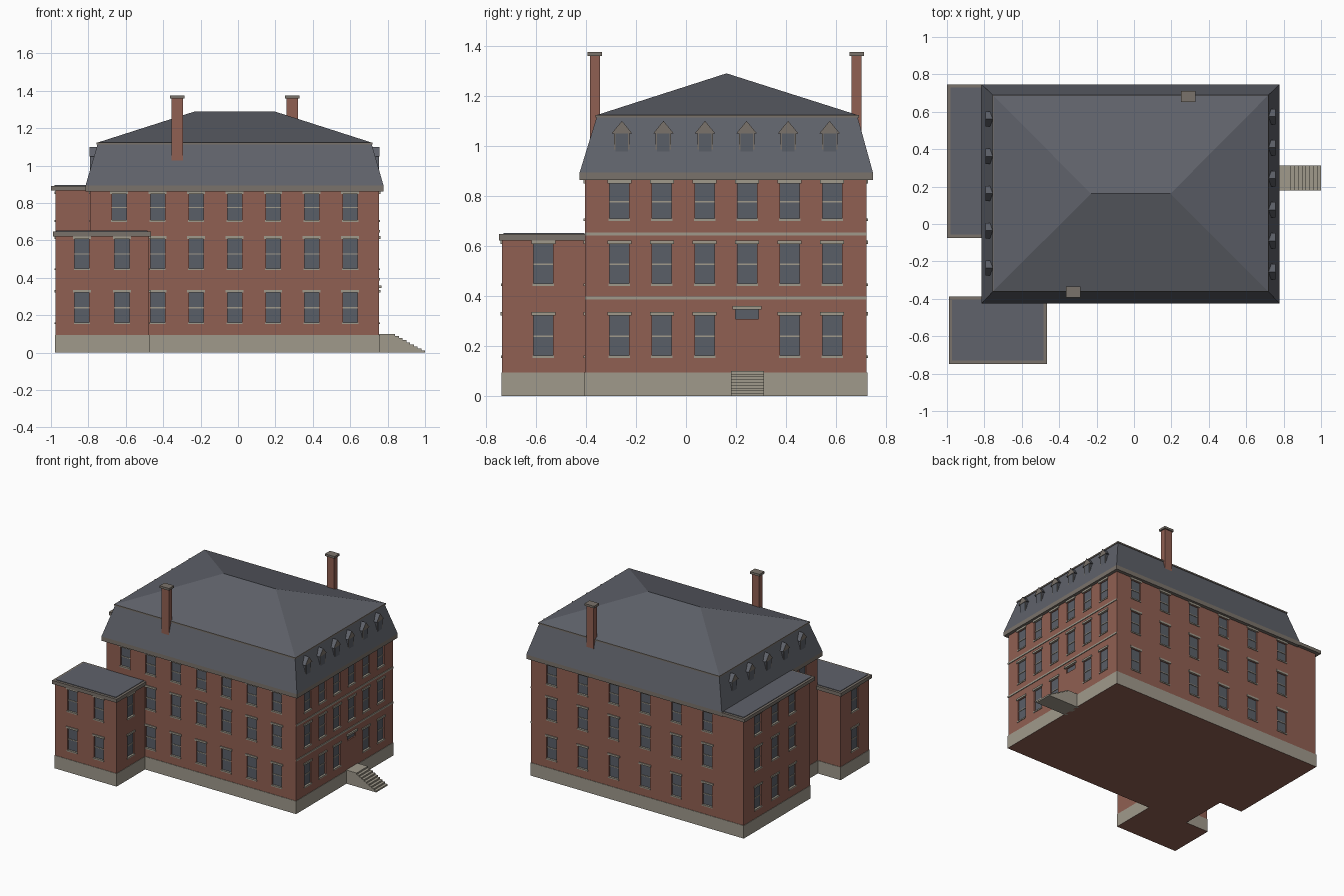
import bpy
import bmesh
from mathutils import Vector

if "Cube" in bpy.data.objects:
    bpy.data.objects.remove(bpy.data.objects["Cube"], do_unlink=True)


def material(name, r, g, b):
    m = bpy.data.materials.new(name)
    m.use_nodes = True
    m.diffuse_color = (r, g, b, 1)
    bsdf = m.node_tree.nodes["Principled BSDF"]
    bsdf.inputs["Base Color"].default_value = (r, g, b, 1)
    bsdf.inputs["Roughness"].default_value = 0.9
    return m


BRICK = material("red brick", 0.28, 0.115, 0.085)
STONE = material("pale stone", 0.35, 0.32, 0.26)
TRIM = material("cornice trim", 0.195, 0.17, 0.145)
SLATE = material("roof slate", 0.115, 0.122, 0.145)
GLASS = material("window glass", 0.102, 0.114, 0.136)


def finish(name, bm, *mats, rule=None):
    """Turn a bmesh into an object; rule picks a material index per face."""
    bmesh.ops.remove_doubles(bm, verts=bm.verts, dist=1e-5)
    bmesh.ops.recalc_face_normals(bm, faces=bm.faces)
    bm.normal_update()
    if rule:
        for f in bm.faces:
            f.material_index = rule(f)
    mesh = bpy.data.meshes.new(name)
    bm.to_mesh(mesh)
    bm.free()
    for m in mats:
        mesh.materials.append(m)
    ob = bpy.data.objects.new(name, mesh)
    bpy.context.scene.collection.objects.link(ob)
    return ob


def frustum(bm, low, z0, high, z1):
    """Solid between two rectangles (x0, x1, y0, y1)."""
    rings = []
    for (x0, x1, y0, y1), z in ((low, z0), (high, z1)):
        rings.append([bm.verts.new((x, y, z)) for x, y in
                      ((x0, y0), (x1, y0), (x1, y1), (x0, y1))])
    a, b = rings
    bm.faces.new(a[::-1])
    bm.faces.new(b)
    for i in range(4):
        j = (i + 1) % 4
        bm.faces.new((a[i], a[j], b[j], b[i]))


def box(bm, rect, z0, z1):
    frustum(bm, rect, z0, rect, z1)


def grow(rect, d):
    x0, x1, y0, y1 = rect
    return (x0 - d, x1 + d, y0 - d, y1 + d)


def solid(name, rect, z0, z1, *mats, rule=None):
    bm = bmesh.new()
    box(bm, rect, z0, z1)
    return finish(name, bm, *mats, rule=rule)


def prism(bm, points, move):
    """Extrude a closed outline along a vector."""
    f = bm.faces.new([bm.verts.new(p) for p in points])
    out = bmesh.ops.extrude_face_region(bm, geom=[f])["geom"]
    bmesh.ops.translate(bm, vec=Vector(move),
                        verts=[v for v in out if isinstance(v, bmesh.types.BMVert)])


# Footprints of the three blocks: (x0, x1, y0, y1)
MAIN = (-0.79, 0.755, -0.404, 0.722)
SIDE = (-0.975, -0.79, -0.05, 0.722)
FRONT = (-0.975, -0.475, -0.735, -0.404)
BASE = 0.095

# Windows, collected by part
FLOORS = [(0.158, 0.322), (0.446, 0.609), (0.705, 0.849)]
parts = {n: bmesh.new() for n in ("cutter", "glass", "rail", "lintel", "sill")}


def wall_box(bm, face, u, w, d0, d1, z0, z1):
    """Box on a facade: u along the wall, d outward from it."""
    axis, sign, plane = face
    p, q = sorted((plane + sign * d0, plane + sign * d1))
    a, b = u - w / 2, u + w / 2
    box(bm, (p, q, a, b) if axis == "x" else (a, b, p, q), z0, z1)


def window(face, u, z0, z1, w=0.078, rail=True, hood=0.006):
    wall_box(parts["cutter"], face, u, w, -0.014, 0.02, z0, z1)
    wall_box(parts["glass"], face, u, w, -0.016, -0.010, z0, z1)
    wall_box(parts["lintel"], face, u, w + 0.012 + hood, -0.008, hood, z1, z1 + 0.014)
    if rail:
        mid = (z0 + z1) / 2
        wall_box(parts["rail"], face, u, w, -0.014, -0.006, mid - 0.003, mid + 0.003)
        wall_box(parts["sill"], face, u, w + 0.008, -0.012, 0.005, z0 - 0.005, z0 + 0.004)


def facade(face, columns, floors=FLOORS, skip=()):
    for c, u in enumerate(columns):
        for f, (z0, z1) in enumerate(floors):
            if (c, f) not in skip:
                window(face, u, z0, z1)


def spaced(first, step, count):
    return [first + step * i for i in range(count)]


east = ("x", 1, MAIN[1])
EAST_COLS = spaced(-0.266, 0.17, 6)
DOOR_Y = EAST_COLS[3]
facade(("y", -1, MAIN[2]), spaced(-0.636, 0.206, 7), skip={(0, 0), (0, 1)})
facade(east, EAST_COLS, skip={(3, 0)})
facade(("y", 1, MAIN[3]), spaced(-0.68, 0.254, 6))
facade(("x", -1, SIDE[0]), spaced(0.155, 0.2, 3))
facade(("x", -1, MAIN[0]), [-0.23])
facade(("y", -1, FRONT[2]), [-0.835, -0.62], FLOORS[:2])
for side, plane in ((-1, FRONT[0]), (1, FRONT[1])):
    facade(("x", side, plane), [-0.57], FLOORS[:2])
window(east, DOOR_Y, 0.308, 0.346, w=0.092, rail=False, hood=0.012)

# Brick walls with recessed openings
cutter = finish("window_cutter", parts["cutter"], BRICK)
cutter.hide_render = True
for name, rect, top in (("main_walls", MAIN, 0.87), ("side_wing_walls", SIDE, 0.875),
                        ("front_wing_walls", FRONT, 0.63)):
    wall = solid(name, rect, BASE - 0.01, top, BRICK)
    mod = wall.modifiers.new("openings", "BOOLEAN")
    mod.operation, mod.solver, mod.object = "DIFFERENCE", "EXACT", cutter
    bpy.context.view_layer.objects.active = wall
    bpy.ops.object.modifier_apply(modifier=mod.name)
bpy.data.objects.remove(cutter, do_unlink=True)

finish("window_panes", parts["glass"], GLASS)
finish("window_rails", parts["rail"], STONE)
finish("window_lintels", parts["lintel"], STONE)
finish("window_sills", parts["sill"], STONE)

# Stone foundation with a brick underside
for name, rect in (("main_foundation", MAIN), ("side_wing_foundation", SIDE),
                   ("front_wing_foundation", FRONT)):
    solid(name, grow(rect, 0.003), 0, BASE, STONE, BRICK,
          rule=lambda f: 1 if f.normal.z < -0.9 else 0)

# String courses on the entrance side
bm = bmesh.new()
for z in (0.386, 0.643):
    wall_box(bm, east, (MAIN[2] + MAIN[3]) / 2, MAIN[3] - MAIN[2], -0.005, 0.005, z, z + 0.012)
finish("string_courses", bm, STONE)

# Flat wing roofs: trim cornice with a slate deck
for name, rect, z0, z1 in (("side_wing", (-1.0, -0.785, -0.075, 0.747), 0.868, 0.892),
                           ("front_wing", (-0.99, -0.465, -0.748, -0.388), 0.622, 0.648)):
    solid(name + "_cornice", rect, z0, z1, TRIM)
    solid(name + "_roof_deck", grow(rect, -0.018), z1 - 0.005, z1 + 0.004, SLATE)

# Main cornice, mansard, eave trim and hipped top
EAVE = (-0.815, 0.778, -0.425, 0.747)
CURB = (-0.75, 0.714, -0.356, 0.685)
solid("main_cornice", EAVE, 0.863, 0.894, TRIM)
bm = bmesh.new()
frustum(bm, EAVE, 0.894, CURB, 1.118)
finish("mansard_roof", bm, SLATE)
solid("curb_trim", grow(CURB, 0.006), 1.113, 1.123, TRIM)
bm = bmesh.new()
frustum(bm, grow(CURB, 0.002), 1.123, (-0.23, 0.195, 0.162, 0.162), 1.29)
bmesh.ops.dissolve_degenerate(bm, dist=1e-5, edges=bm.edges)
finish("hipped_roof", bm, SLATE)

# Dormers on both ends
bodies, gables, panes = bmesh.new(), bmesh.new(), bmesh.new()
for side, front, columns in ((1, 0.752, spaced(-0.256, 0.166, 6)),
                             (-1, -0.788, spaced(-0.235, 0.199, 5))):
    face = ("x", side, front)
    for y in columns:
        wall_box(bodies, face, y, 0.062, -0.045, 0, 0.965, 1.052)
        wall_box(panes, face, y, 0.05, -0.002, 0.002, 0.972, 1.05)
        tip = front + side * 0.005
        prism(gables, [(tip, y - 0.041, 1.05), (tip, y + 0.041, 1.05), (tip, y, 1.1)],
              (-side * 0.05, 0, 0))


def end_trim(f):
    return 1 if abs(f.normal.x) > 0.9 else 0


finish("dormer_bodies", bodies, SLATE, TRIM, rule=end_trim)
finish("dormer_gables", gables, SLATE, TRIM, rule=end_trim)
finish("dormer_panes", panes, GLASS)

# Chimneys with caps
for name, x, y in (("front", -0.325, -0.364), ("back", 0.29, 0.682)):
    stack = (x - 0.03, x + 0.03, y - 0.02, y + 0.02)
    solid(name + "_chimney", stack, 0.98, 1.362, BRICK)
    solid(name + "_chimney_cap", grow(stack, 0.009), 1.36, 1.376, TRIM)

# Entrance steps
RISERS, TOP, LANDING = 9, 0.1, 0.84
outline = [(0.74, 0), (0.74, TOP)]
for i in range(RISERS):
    x = LANDING + (1 - LANDING) * i / (RISERS - 1)
    outline += [(x, TOP * (1 - i / RISERS)), (x, TOP * (1 - (i + 1) / RISERS))]
bm = bmesh.new()
prism(bm, [(x, 0.18, z) for x, z in outline], (0, 0.132, 0))
finish("entrance_steps", bm, STONE)
